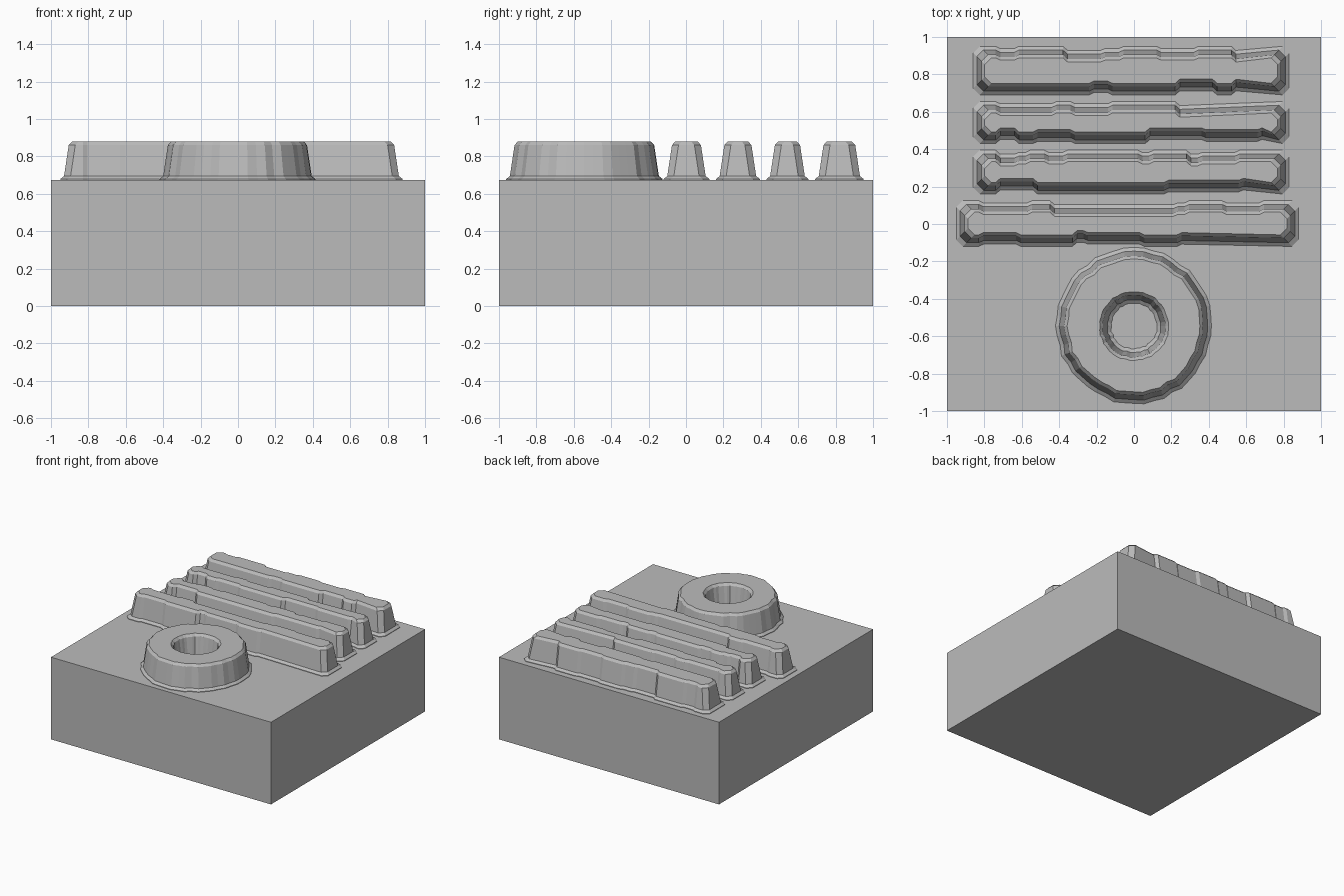
import bpy, bmesh, math, random

if "Cube" in bpy.data.objects:
    bpy.data.objects.remove(bpy.data.objects["Cube"])

random.seed(4)
BASE_Z = 0.675
# wall profile of the relief: (inset from foot, height)
PROFILE = [(0.0, BASE_Z - 0.003), (0.0, BASE_Z + 0.004), (0.02, BASE_Z + 0.02),
           (0.045, 0.86), (0.062, 0.879)]

grey = bpy.data.materials.new("stone_grey")
grey.diffuse_color = (0.5, 0.5, 0.5, 1)
grey.use_nodes = True
grey.node_tree.nodes["Principled BSDF"].inputs["Base Color"].default_value = grey.diffuse_color


def finish(bm, name, smooth=False):
    bmesh.ops.recalc_face_normals(bm, faces=bm.faces)
    mesh = bpy.data.meshes.new(name)
    bm.to_mesh(mesh)
    bm.free()
    mesh.materials.append(grey)
    ob = bpy.data.objects.new(name, mesh)
    bpy.context.collection.objects.link(ob)
    return ob


def loop(bm, pts, z):
    return [bm.verts.new((x, y, z)) for x, y in pts]


def bridge(bm, a, b):
    n = len(a)
    for i in range(n):
        j = (i + 1) % n
        bm.faces.new((a[i], a[j], b[j], b[i]))


def jogs(x0, x1):
    """Little steps along a long edge: (x, sideways shift)."""
    out, x, step = [], x0 + 0.12, 0.0
    while x < x1 - 0.16:
        new = random.choice((0.0, 0.012, 0.022))
        if new != step:
            out += [(x, step), (x + 0.025, new)]
            step = new
        x += random.choice((0.06, 0.1, 0.2, 0.3))
    return out


def relief_bar(name, x0, x1, y0, y1):
    """Tapered bar with clipped corners and uneven long edges."""
    low, high = jogs(x0, x1), jogs(x0, x1)
    bm = bmesh.new()
    rings = []
    for inset, z in PROFILE:
        a, b, c, d = x0 + inset, x1 - inset, y0 + inset, y1 - inset
        k = 0.035
        pts = [(a, c + k), (a + k, c)]
        pts += [(x, c + s) for x, s in low]
        pts += [(b - k, c), (b, c + k), (b, d - k), (b - k, d)]
        pts += [(x, d - s) for x, s in reversed(high)]
        pts += [(a + k, d), (a, d - k)]
        rings.append(loop(bm, pts, z))
    for r0, r1 in zip(rings, rings[1:]):
        bridge(bm, r0, r1)
    bm.faces.new(rings[-1])
    bm.faces.new(rings[0])
    return finish(bm, name)


def relief_ring(name, cx, cy, outer, inner, n=48):
    """Tapered ring with a rippled wall."""
    bm = bmesh.new()
    ripple = [random.choice((0, 0.006, 0.012)) for _ in range(n)]

    def circle(r, sign):
        return [(cx + (r - sign * ripple[i]) * math.cos(2 * math.pi * i / n),
                 cy + (r - sign * ripple[i]) * math.sin(2 * math.pi * i / n))
                for i in range(n)]

    outs = [loop(bm, circle(outer - i, 1), z) for i, z in PROFILE]
    ins = [loop(bm, circle(inner + i, -0.5), z) for i, z in PROFILE]
    chain = outs + ins[::-1] + [outs[0]]
    for r0, r1 in zip(chain, chain[1:]):
        bridge(bm, r0, r1)
    return finish(bm, name)


# square block
bm = bmesh.new()
bmesh.ops.create_cube(bm, size=1)
for v in bm.verts:
    v.co = (v.co.x * 2, v.co.y * 2, (v.co.z + 0.5) * BASE_Z)
finish(bm, "block")

# abstract relief: parallel bars and a ring on the top face
relief_bar("back_bar", -0.86, 0.83, 0.69, 0.95)
relief_bar("second_bar", -0.86, 0.83, 0.43, 0.655)
relief_bar("third_bar", -0.86, 0.83, 0.16, 0.395)
relief_bar("front_bar", -0.95, 0.88, -0.12, 0.125)
relief_ring("ring", 0, -0.545, 0.42, 0.12)
